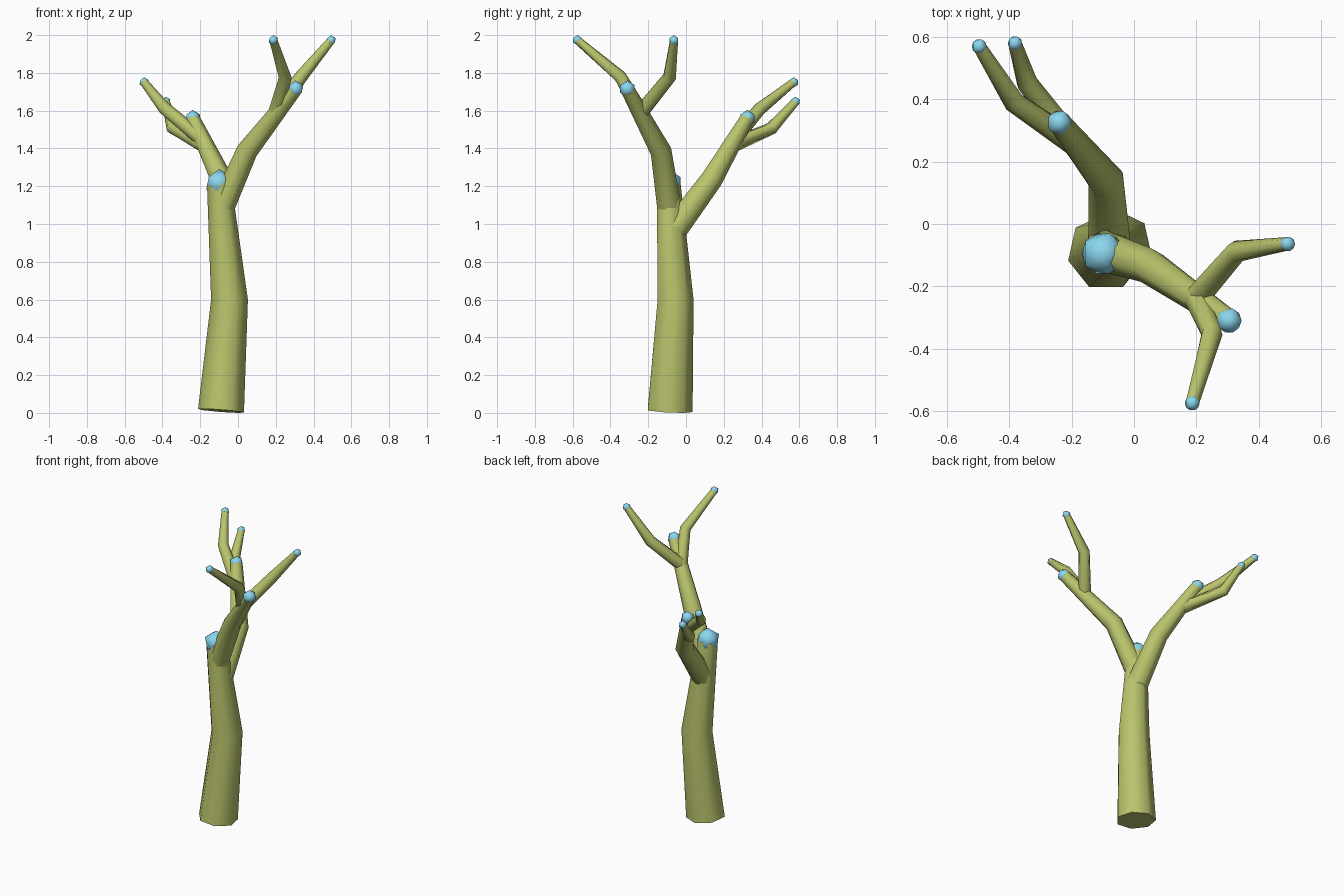
import bpy, bmesh, math
from mathutils import Vector

if "Cube" in bpy.data.objects:
    bpy.data.objects.remove(bpy.data.objects["Cube"])

SIDES = 7


def material(name, color):
    m = bpy.data.materials.new(name)
    m.diffuse_color = color
    m.use_nodes = True
    m.node_tree.nodes["Principled BSDF"].inputs["Base Color"].default_value = m.diffuse_color
    return m


bark = material("bark_green", (0.49, 0.55, 0.15, 1))
bud_blue = material("bud_blue", (0.26, 0.68, 0.87, 1))


def finish(name, bm, mat, angle):
    me = bpy.data.meshes.new(name)
    bmesh.ops.recalc_face_normals(bm, faces=bm.faces)
    bm.to_mesh(me)
    bm.free()
    me.materials.append(mat)
    ob = bpy.data.objects.new(name, me)
    bpy.context.collection.objects.link(ob)
    bpy.ops.object.select_all(action='DESELECT')
    ob.select_set(True)
    bpy.context.view_layer.objects.active = ob
    bpy.ops.object.shade_smooth_by_angle(angle=math.radians(angle))


def limb(name, points, radii):
    """Tapered seven-sided tube whose rings follow the path."""
    pts = [Vector(p) for p in points]
    bm = bmesh.new()
    rings = []
    for i, (p, r) in enumerate(zip(pts, radii)):
        t = Vector()
        if i > 0:
            t += (p - pts[i - 1]).normalized()
        if i < len(pts) - 1:
            t += (pts[i + 1] - p).normalized()
        t.normalize()
        u = Vector((0, 1, 0)).cross(t).normalized()
        v = t.cross(u)
        angles = [math.pi / 2 + math.tau * k / SIDES for k in range(SIDES)]
        rings.append([bm.verts.new(p + r * (math.cos(a) * u + math.sin(a) * v)) for a in angles])
    for a, b in zip(rings, rings[1:]):
        for k in range(SIDES):
            n = (k + 1) % SIDES
            bm.faces.new((a[k], a[n], b[n], b[k]))
    bm.faces.new(rings[0][::-1])
    bm.faces.new(rings[-1])
    finish(name, bm, bark, 60)


def bud(name, center, radius):
    """Faceted ball at the end of a limb."""
    bm = bmesh.new()
    bmesh.ops.create_icosphere(bm, subdivisions=1, radius=radius)
    bmesh.ops.translate(bm, verts=bm.verts, vec=center)
    finish(name, bm, bud_blue, 60)


# name, path, radii, bud radius
limbs = [
    ("trunk", [(-0.09, -0.09, 0.011), (-0.045, -0.06, 0.6), (-0.10, -0.095, 1.215)],
     (0.125, 0.1, 0.066), 0.076),
    ("front_branch", [(-0.087, -0.09, 1.08), (0.05, -0.135, 1.39), (0.305, -0.31, 1.715)],
     (0.067, 0.058, 0.038), 0.045),
    ("back_branch", [(-0.077, -0.08, 0.95), (-0.087, 0.135, 1.237), (-0.24, 0.325, 1.56)],
     (0.072, 0.06, 0.038), 0.044),
    # thin twigs
    ("front_twig", [(0.20, -0.238, 1.59), (0.25, -0.35, 1.78), (0.187, -0.575, 1.973)],
     (0.041, 0.035, 0.022), 0.027),
    ("right_twig", [(0.20, -0.238, 1.59), (0.33, -0.088, 1.775), (0.493, -0.064, 1.972)],
     (0.041, 0.036, 0.022), 0.027),
    ("left_twig", [(-0.187, 0.257, 1.446), (-0.386, 0.393, 1.61), (-0.497, 0.57, 1.75)],
     (0.041, 0.035, 0.022), 0.027),
    ("back_twig", [(-0.175, 0.24, 1.415), (-0.345, 0.455, 1.507), (-0.382, 0.58, 1.648)],
     (0.041, 0.035, 0.022), 0.026),
]
for name, path, radii, bud_radius in limbs:
    limb(name, path, radii)
    bud(name + "_bud", path[-1], bud_radius)
